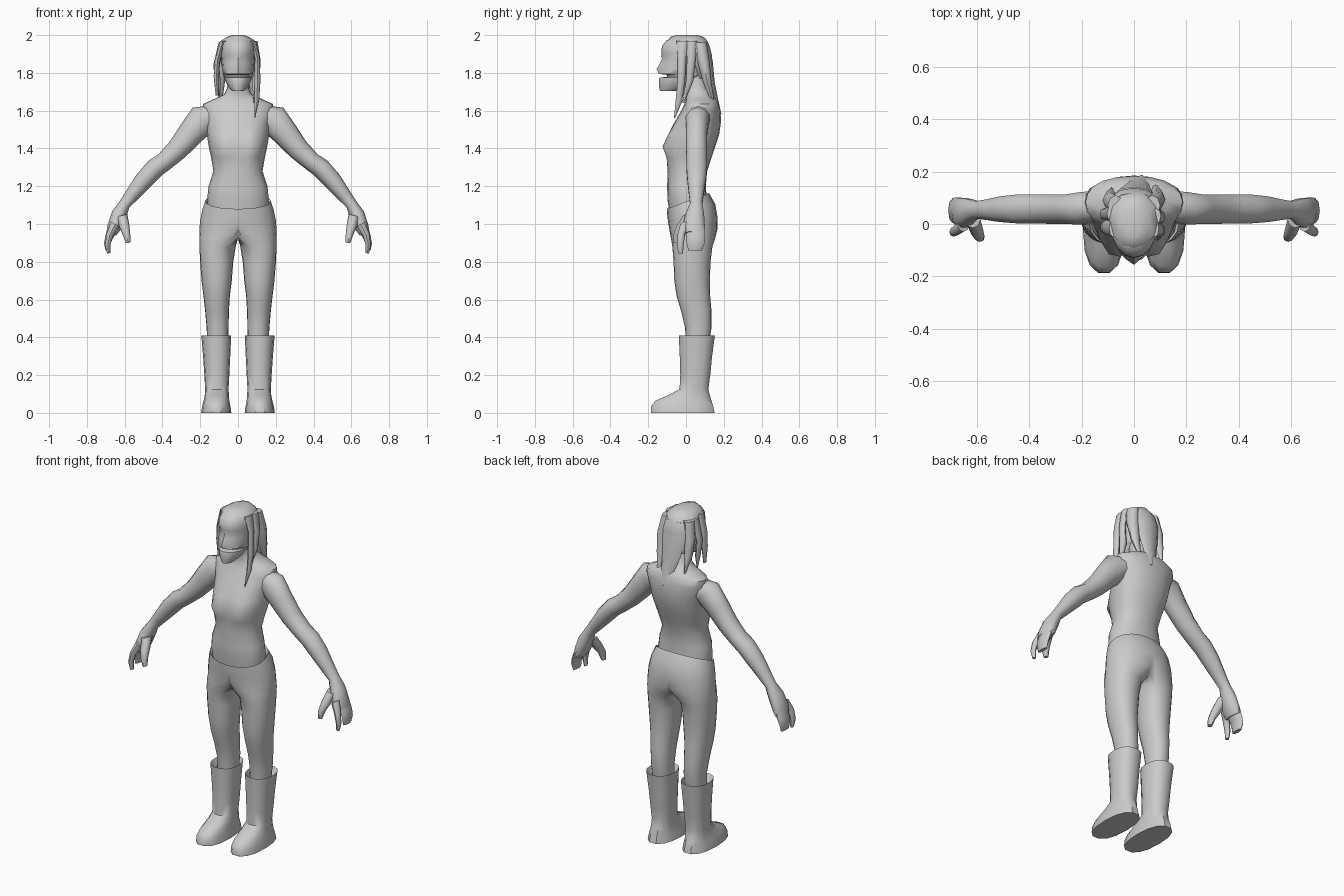
import bpy, bmesh, math

skin = bpy.data.materials.new("plain_grey")
skin.diffuse_color = (0.6, 0.6, 0.6, 1)


def finish(name, bm, mirror=False, angle=50):
    bmesh.ops.recalc_face_normals(bm, faces=bm.faces[:])
    me = bpy.data.meshes.new(name)
    bm.to_mesh(me)
    bm.free()
    me.materials.append(skin)
    ob = bpy.data.objects.new(name, me)
    bpy.context.collection.objects.link(ob)
    if mirror:
        m = ob.modifiers.new("mirror", 'MIRROR')
        m.use_clip = True
        m.merge_threshold = 0.002
    bpy.ops.object.select_all(action='DESELECT')
    ob.select_set(True)
    bpy.context.view_layer.objects.active = ob
    bpy.ops.object.shade_smooth_by_angle(angle=math.radians(angle))
    return ob


def skin_rings(rings, caps=(True, True)):
    """Join rings of points with quads."""
    bm = bmesh.new()
    rows = [[bm.verts.new(p) for p in r] for r in rings]
    n = len(rows[0])
    for a, b in zip(rows, rows[1:]):
        for i in range(n):
            j = (i + 1) % n
            bm.faces.new((a[i], a[j], b[j], b[i]))
    for cap, row in zip(caps, (rows[0], rows[-1])):
        if cap:
            bm.faces.new(row)
    return bm


def spow(v, p):
    return math.copysign(abs(v) ** p, v)


def level(z, cx, rx, yf, yb, n=16, p=1.0, tilt=0.0):
    """Level ring from front yf to back yb; tilt raises the back."""
    pts = []
    for i in range(n):
        a = 2 * math.pi * i / n
        c, s = spow(math.cos(a), p), spow(math.sin(a), p)
        pts.append((cx + rx * c, (yf + yb) / 2 + (yb - yf) / 2 * s, z + tilt * s))
    return pts


def limb(pts, n=10):
    """Rings square to a path in the xz plane: (x, z, radius, yf, yb)."""
    rings = []
    for k, (x, z, r, yf, yb) in enumerate(pts):
        a, b = pts[max(k - 1, 0)], pts[min(k + 1, len(pts) - 1)]
        dx, dz = b[0] - a[0], b[1] - a[1]
        d = math.hypot(dx, dz)
        ring = []
        for i in range(n):
            t = 2 * math.pi * i / n
            u = r * math.cos(t)
            ring.append((x - dz / d * u, (yf + yb) / 2 + (yb - yf) / 2 * math.sin(t), z + dx / d * u))
        rings.append(ring)
    return rings


# Torso and neck, with the chest pushed forward
bm = skin_rings([level(*r, n=20, p=0.9) for r in [
    (1.04, 0, .155, -.085, .115), (1.13, 0, .163, -.098, .11), (1.2, 0, .156, -.1, .105),
    (1.28, 0, .13, -.097, .112), (1.35, 0, .142, -.095, .135), (1.41, 0, .155, -.092, .155),
    (1.47, 0, .165, -.082, .175), (1.54, 0, .172, -.06, .185), (1.6, 0, .19, -.025, .183),
    (1.635, 0, .185, -.008, .175), (1.66, 0, .13, 0, .165), (1.685, 0, .075, .0, .14),
    (1.72, 0, .057, -.005, .11), (1.8, 0, .055, -.02, .1)]])
for v in bm.verts:
    if v.co.y < 0:
        v.co.y -= .05 * math.exp(-((abs(v.co.x) - .08) / .05) ** 2 - ((v.co.z - 1.415) / .065) ** 2)
finish("torso", bm)

# Trousers: half a pelvis flowing into one leg, mirrored
rings = [level(*r[:5], n=20, p=.92, tilt=r[5]) for r in [
    (1.09, 0, .15, -.08, .11, .04), (1.122, 0, .173, -.102, .122, .042), (1.08, 0, .188, -.1, .155, .025),
    (1.02, 0, .2, -.095, .168, .01), (.97, .015, .19, -.088, .166, 0), (.925, .07, .135, -.08, .155, 0),
    (.88, .108, .096, -.072, .14, 0), (.8, .113, .088, -.066, .13, 0), (.7, .113, .08, -.062, .126, 0),
    (.62, .113, .07, -.05, .128, 0), (.54, .111, .063, -.026, .135, 0), (.45, .108, .058, -.005, .135, 0),
    (.36, .108, .055, 0, .12, 0)]]
bm = skin_rings([[(max(0, x), y, z) for x, y, z in r] for r in rings], (False, True))
inner = [f for f in bm.faces if all(v.co.x < .0005 for v in f.verts)]
bmesh.ops.delete(bm, geom=inner, context='FACES')
finish("trousers", bm, True)

# Boots: turned-in cuff, shaft, long toe and flat sole
bm = skin_rings([level(*r, n=14, p=.85) for r in [
    (.37, .11, .06, -.01, .13), (.41, .115, .079, -.04, .155), (.3, .113, .072, -.035, .14),
    (.2, .112, .066, -.032, .13), (.125, .112, .062, -.036, .12), (.095, .112, .064, -.095, .128),
    (.065, .114, .068, -.165, .138), (.035, .115, .075, -.188, .148), (0, .115, .08, -.19, .155)]])
finish("boots", bm, True, 40)

# Arms down to the palms
bm = skin_rings(limb([
    (.13, 1.57, .06, .01, .13), (.19, 1.55, .083, -.005, .125), (.25, 1.48, .07, -.003, .115),
    (.32, 1.395, .058, -.002, .115), (.39, 1.33, .05, .0, .115), (.44, 1.295, .052, 0, .115),
    (.5, 1.23, .049, .005, .108), (.56, 1.155, .038, .014, .095), (.6, 1.105, .031, .02, .088),
    (.63, 1.05, .04, -.005, .098), (.655, .985, .037, -.02, .103), (.67, .95, .028, -.015, .102)]))
finish("arms", bm, True)

# Curled fingers, index finger and thumb
for name, pts in {
    "fingers": [(.655, .99, .03, .0, .1), (.683, .93, .021, .0, .102),
                (.692, .895, .017, .004, .098), (.69, .86, .012, .012, .085)],
    "index_finger": [(.65, 1.0, .025, -.03, .03), (.678, .945, .018, -.045, -.005),
                     (.69, .89, .014, -.048, -.012), (.685, .845, .009, -.04, -.016)],
    "thumb": [(.615, 1.045, .03, -.015, .05), (.602, .99, .027, -.05, .012),
              (.59, .945, .02, -.068, -.022), (.582, .9, .012, -.066, -.036)],
}.items():
    finish(name, skin_rings(limb(pts, 8)), True)

# Head with an open mouth, sockets and a nose ridge
bm = skin_rings([level(*r, n=16) for r in [
    (1.705, 0, .032, -.138, -.04), (1.73, 0, .055, -.143, .02), (1.765, 0, .071, -.143, .07),
    (1.775, 0, .074, -.14, .08), (1.779, 0, .075, -.1, .085), (1.79, 0, .078, -.103, .09),
    (1.795, 0, .079, -.144, .095), (1.82, 0, .083, -.136, .105), (1.85, 0, .086, -.13, .112),
    (1.875, 0, .088, -.12, .116), (1.9, 0, .089, -.13, .118), (1.94, 0, .088, -.128, .114),
    (1.97, 0, .076, -.105, .1), (1.988, 0, .05, -.07, .07)]])
for v in bm.verts:
    if abs(v.co.x) < .01 and v.co.y < -.05 and 1.81 < v.co.z < 1.89:
        v.co.y -= .02 if v.co.z < 1.83 else .008
finish("head", bm, angle=35)

# Hair cap set back from the face
bm = skin_rings([level(*r, n=12) for r in [
    (1.77, 0, .07, .06, .135), (1.83, 0, .092, .03, .14), (1.89, 0, .104, .0, .138),
    (1.94, 0, .103, -.04, .126), (1.97, 0, .09, -.095, .112), (1.99, 0, .06, -.085, .095),
    (2.0, 0, .03, -.05, .06)]])
finish("hair_cap", bm)

# Hanging locks: (z, x, half width, front y, back y)
locks = {
    "back_lock": [(1.95, 0, .07, .06, .12), (1.86, 0, .075, .09, .142), (1.75, .005, .06, .11, .152),
                  (1.66, .015, .04, .14, .17), (1.58, .03, .004, .18, .188)],
    "back_right_lock": [(1.96, .07, .03, .03, .11), (1.86, .085, .035, .06, .125),
                        (1.75, .085, .028, .09, .135), (1.62, .08, .003, .145, .155)],
    "back_left_lock": [(1.96, -.07, .03, .03, .11), (1.86, -.09, .03, .06, .12),
                       (1.76, -.09, .022, .08, .13), (1.66, -.085, .003, .13, .14)],
    "right_front_lock": [(1.97, .08, .015, -.05, .02), (1.88, .102, .013, -.045, .0),
                         (1.76, .103, .016, -.045, -.005), (1.65, .1, .012, -.055, -.02),
                         (1.56, .088, .002, -.064, -.058)],
    "right_side_lock": [(1.97, .085, .018, .0, .06), (1.87, .106, .013, .005, .05),
                        (1.76, .095, .02, .0, .04), (1.64, .085, .003, -.02, -.01)],
    "left_front_lock": [(1.97, -.08, .015, -.05, .02), (1.87, -.108, .015, -.04, .015),
                        (1.78, -.115, .014, -.035, .01), (1.68, -.11, .008, -.03, -.012)],
    "left_side_lock": [(1.96, -.085, .018, .01, .07), (1.84, -.115, .016, .015, .06),
                       (1.74, -.105, .014, .02, .055), (1.67, -.1, .003, .03, .04)],
}
for name, rows in locks.items():
    finish(name, skin_rings([level(*r, n=8) for r in rows]))
